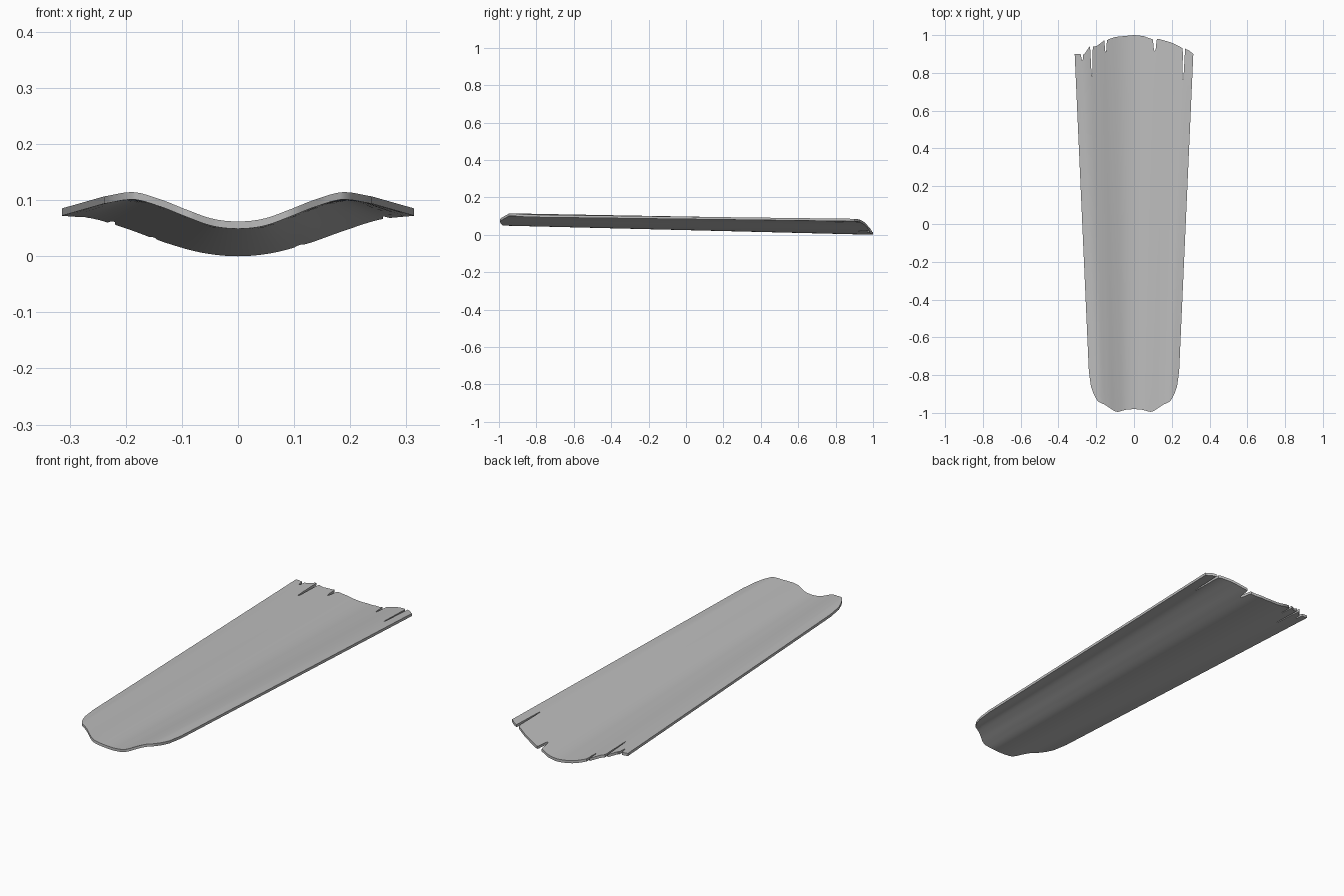
import bpy
import bmesh

cube = bpy.data.objects.get("Cube")
if cube:
    bpy.data.objects.remove(cube)


def curve(points, x):
    """Linear lookup through (x, value) points."""
    for (a, va), (b, vb) in zip(points, points[1:]):
        if x <= b:
            return va + (vb - va) * max(0, (x - a) / (b - a))
    return points[-1][1]


def smooth(values, u):
    """Catmull-Rom lookup through evenly spaced values, mirrored at zero."""
    n = len(values) - 1
    t = min(abs(u), 1) * n
    i = min(int(t), n - 1)
    f = t - i
    p1, p2 = values[i], values[i + 1]
    p0 = values[abs(i - 1)]
    p3 = values[i + 2] if i + 2 <= n else 2 * p2 - p1
    return p1 + f / 2 * (p2 - p0 + f * (2 * p0 - 5 * p1 + 4 * p2 - p3
                                        + f * (3 * (p1 - p2) + p3 - p0)))


# Height of the upper surface from the centre valley to the edge
FRONT = [.062, .067, .083, .102, .115, .109]
BACK = [.013, .019, .036, .058, .077, .084]
# Half width along the length, front edge and broken back edge
WIDTH = [(-.94, .19), (-.91, .21), (-.86, .228), (-.78, .239), (.9, .314)]
FRONT_EDGE = [(0, -.98), (.2, -.982), (.45, -.995), (.55, -.99),
              (.8, -.958), (1, -.94)]
BACK_EDGE = [(-.314, .9), (-.262, .9), (-.235, .94), (-.2, .94), (-.16, .97),
             (-.1, .99), (0, 1), (.05, .995), (.09, .98), (.13, .98),
             (.2, .96), (.25, .935), (.29, .92), (.314, .9)]
# Cracks: centre, half width, depth position
CRACKS = [(-.275, .008, .866), (-.225, .008, .78), (-.15, .008, .91),
          (.11, .012, .915), (.264, .007, .76)]
THICK = .013
HALF = .314


def height(x, y):
    t = (y + .98) / 1.98
    u = x / (.24 + (y + .78) * .044)
    return smooth(FRONT, u) * (1 - t) + smooth(BACK, u) * t


# Columns across the width, each with its own back end
columns = []
for i in range(49):
    x = HALF * (i / 24 - 1)
    if all(abs(x - c) > w * 1.2 for c, w, d in CRACKS):
        columns.append((x, curve(BACK_EDGE, x)))
for c, w, d in CRACKS:
    top = curve(BACK_EDGE, c)
    for k, f in ((1, 1), (.75, .85), (.5, .3), (.25, .05)):
        for side in (-1, 1):
            columns.append((c + side * w * k, d + (top - d) * f))
    columns.append((c, d))
columns.sort()

# Curved plank surface
bm = bmesh.new()
grid = []
for x0, back in columns:
    u = x0 / HALF
    front = curve(FRONT_EDGE, abs(u))
    ys = [front + (-.78 - front) * k / 8 for k in range(8)]
    ys += [-.78 + 1.5 * k / 12 for k in range(12)]
    ys += [.72 + (back - .72) * k / 6 for k in range(7)]
    line = []
    for y in ys:
        x = u * curve(WIDTH, y)
        line.append(bm.verts.new((x, y, height(x, y))))
    grid.append(line)
for a, b in zip(grid, grid[1:]):
    for k in range(len(a) - 1):
        bm.faces.new((a[k], b[k], b[k + 1], a[k + 1]))

# Thickness: lower copy joined to the upper one by a rim
upper = bm.faces[:]
rim = [e for e in bm.edges if e.is_boundary]
copy = bmesh.ops.duplicate(bm, geom=bm.verts[:] + bm.edges[:] + upper)
low = copy["vert_map"]
for v in grid:
    for p in v:
        low[p].co.z -= THICK
for e in rim:
    a, b = e.verts
    bm.faces.new((a, b, low[b], low[a]))
bmesh.ops.recalc_face_normals(bm, faces=bm.faces[:])

mesh = bpy.data.meshes.new("curved_plank")
bm.to_mesh(mesh)
bm.free()
plank = bpy.data.objects.new("curved_plank", mesh)
bpy.context.collection.objects.link(plank)

grey = bpy.data.materials.new("plain_grey")
grey.use_nodes = True
color = (.5, .5, .5, 1)
grey.diffuse_color = color
grey.node_tree.nodes["Principled BSDF"].inputs["Base Color"].default_value = color
mesh.materials.append(grey)

bpy.context.view_layer.objects.active = plank
plank.select_set(True)
bpy.ops.object.shade_smooth_by_angle(angle=.7)
